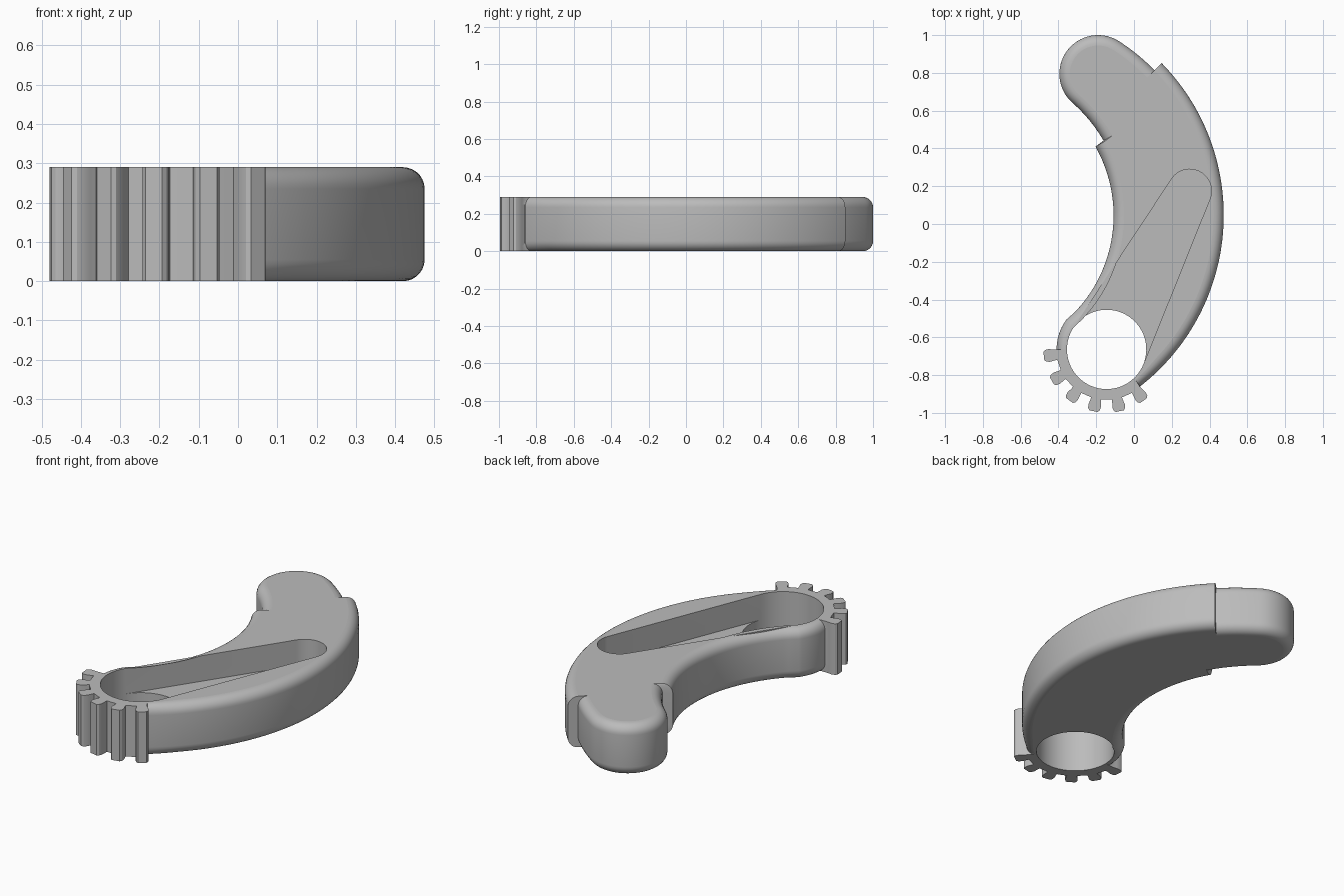
import bpy, bmesh, math
from mathutils import Vector

cube = bpy.data.objects.get("Cube")
if cube:
    bpy.data.objects.remove(cube)

HEIGHT, FLOOR, FILLET, STEPS = 0.29, 0.145, 0.055, 7
OUTER, R_OUTER = Vector((-0.675, 0.047)), 1.15     # convex back of the arm
INNER, R_INNER = Vector((-0.848, 0.045)), 0.74     # concave front of the arm
CAP, R_CAP = Vector((-0.19, 0.795)), 0.205         # rounded tip
HUB, R_HUB, R_HOLE = Vector((-0.145, -0.664)), 0.265, 0.21
SLOT, R_SLOT = Vector((0.295, 0.175)), 0.115       # far end of the pocket


def polar(degrees):
    a = math.radians(degrees)
    return Vector((math.cos(a), math.sin(a)))


def arc(center, radius, start, end, count):
    return [center + radius * polar(start + (end - start) * i / count) for i in range(count + 1)]


def heading(v):
    return math.degrees(math.atan2(v.y, v.x))


# Outline: list of (point, inset vector used by the rounded edges)
outline = []


def add_arc(center, radius, start, end, count, side=1, w0=1.0, w1=1.0):
    for i, p in enumerate(arc(center, radius, start, end, count)):
        weight = w0 + (w1 - w0) * i / count
        outline.append((p, (p - center).normalized() * -side * weight))


to_outer, to_inner = CAP - OUTER, CAP - INNER
add_arc(OUTER, R_OUTER, -52, -44, 6, w0=0.75)
add_arc(OUTER, R_OUTER, -43, 44.4, 48)
add_arc(OUTER, to_outer.length + R_CAP, 44.4, heading(to_outer) - 1, 8)
add_arc(CAP, R_CAP, heading(to_outer), heading(to_inner) + 180, 32)
add_arc(INNER, to_inner.length - R_CAP, heading(to_inner) - 1, 30, 10, side=-1)
add_arc(INNER, R_INNER, 29.5, -44, 36, side=-1)
add_arc(HUB, R_HUB, 143, 180, 10, w0=0.95, w1=0.8)

# Gear teeth: radius and half width of one flank, mirrored for the other
flank = [(0.265, 0.027), (0.285, 0.03), (0.305, 0.034), (0.324, 0.031), (0.334, 0.022)]
for tooth in range(6):
    angle = 186 + 24 * tooth
    out, across = polar(angle), polar(angle + 90)
    sides = [(r, -w) for r, w in flank] + [(r, w) for r, w in reversed(flank)]
    for r, w in sides:
        outline.append((HUB + out * r + across * w, Vector((0, 0))))
    if tooth < 5:
        outline.append((HUB + polar(angle + 12) * R_HUB, Vector((0, 0))))

# Pocket: tangent hull of the hole and the small end circle
axis = SLOT - HUB
phi = heading(axis)
alpha = math.degrees(math.acos((R_HOLE - R_SLOT) / axis.length))
back = arc(HUB, R_HOLE, phi + alpha, phi - alpha + 360, 40)
front = arc(HUB, R_HOLE, phi - alpha, phi + alpha, 34)
tip = arc(SLOT, R_SLOT, phi - alpha, phi + alpha, 28)

bm = bmesh.new()


def ring(points, z):
    return [bm.verts.new((p.x, p.y, z)) for p in points]


def wall(low, z_low, high, z_high, closed=False):
    a, b = ring(low, z_low), ring(high, z_high)
    n = len(a)
    for i in range(n if closed else n - 1):
        j = (i + 1) % n
        bm.faces.new((a[i], a[j], b[j], b[i]))


def flat(loops, z):
    edges = []
    for loop in loops:
        v = ring(loop, z)
        edges += [bm.edges.new((v[i - 1], v[i])) for i in range(len(v))]
    bmesh.ops.triangle_fill(bm, edges=edges, use_beauty=True)
    for e in edges:
        if e.is_valid:
            e.smooth = False


# Outer wall with rounded top and bottom edges
levels = []
for i in range(STEPS + 1):
    a = math.pi / 2 * (1 - i / STEPS)
    levels.append((FILLET * (1 - math.sin(a)), FILLET * (1 - math.cos(a))))
levels += [(HEIGHT - z, inset) for z, inset in reversed(levels)]
layers = [(z, [p + d * inset for p, d in outline]) for z, inset in levels]
for (z0, low), (z1, high) in zip(layers, layers[1:]):
    wall(low, z0, high, z1, closed=True)

# Hole and pocket walls
wall(back, 0, back, FLOOR)
wall(back, FLOOR, back, HEIGHT)
wall(front, 0, front, FLOOR)
pocket_side = [back[-1]] + tip + [back[0]]
wall(pocket_side, FLOOR, pocket_side, HEIGHT)

# Top, pocket floor and underside
flat([layers[-1][1], back + tip], HEIGHT)
flat([pocket_side + front[-2:0:-1]], FLOOR)
flat([layers[0][1], back + front[1:-1]], 0)

bmesh.ops.remove_doubles(bm, verts=bm.verts[:], dist=0.00002)
bmesh.ops.recalc_face_normals(bm, faces=bm.faces[:])
for e in bm.edges:
    if len(e.link_faces) == 2:
        flats = [abs(f.normal.z) > 0.9999 for f in e.link_faces]
        if flats[0] != flats[1]:
            e.smooth = False

mesh = bpy.data.meshes.new("geared_arm")
bm.to_mesh(mesh)
bm.free()
arm = bpy.data.objects.new("geared_arm", mesh)
bpy.context.collection.objects.link(arm)

# Plain grey material
grey = bpy.data.materials.new("plain_grey")
grey.use_nodes = True
color = (0.5, 0.5, 0.5, 1)
grey.diffuse_color = color
grey.node_tree.nodes["Principled BSDF"].inputs["Base Color"].default_value = color
mesh.materials.append(grey)

bpy.ops.object.select_all(action="DESELECT")
arm.select_set(True)
bpy.context.view_layer.objects.active = arm
bpy.ops.object.shade_smooth_by_angle(angle=math.radians(30))
